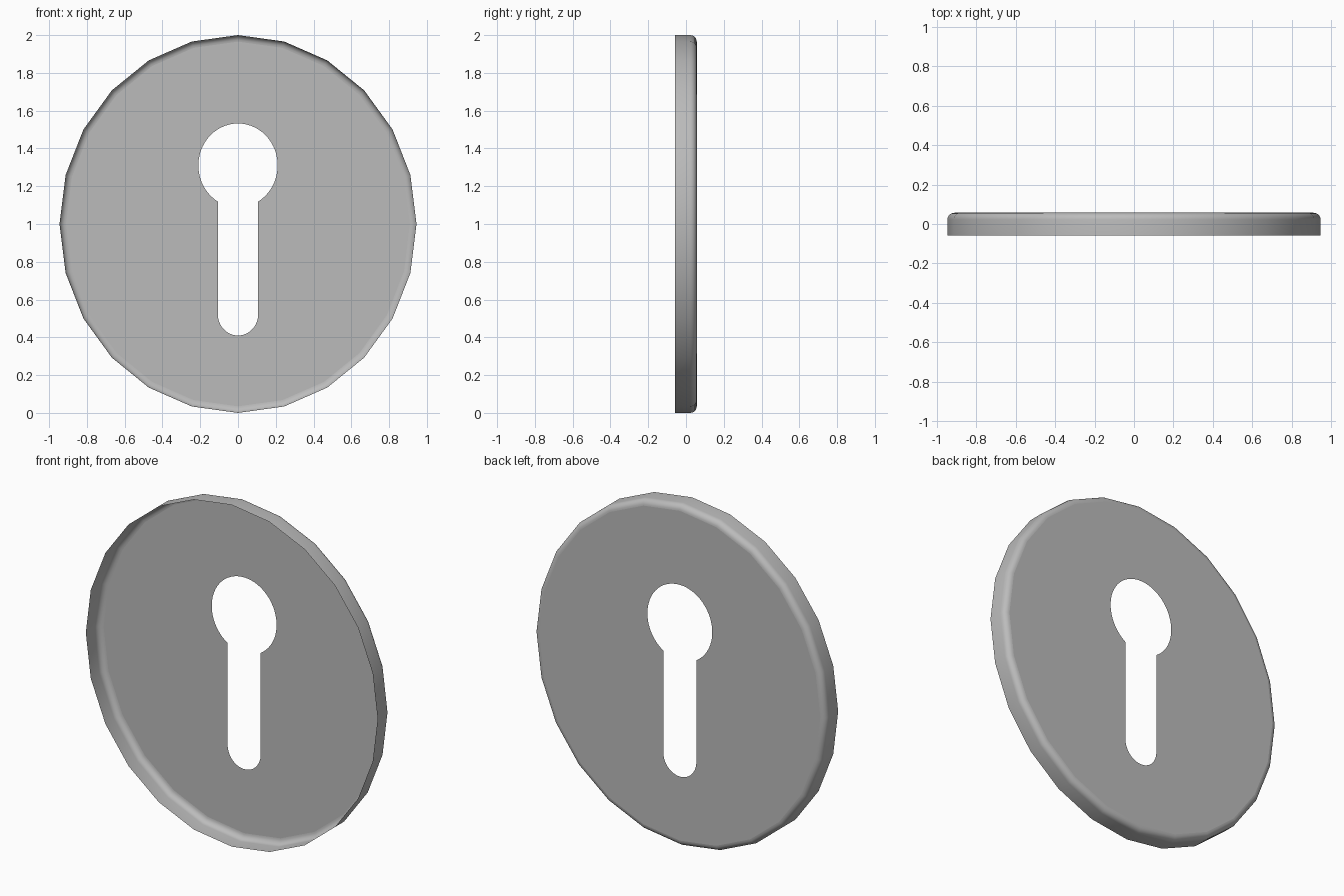
import bpy
import bmesh
from math import sin, cos, pi, asin

if "Cube" in bpy.data.objects:
    bpy.data.objects.remove(bpy.data.objects["Cube"], do_unlink=True)

WIDTH, CENTRE = 0.945, 1.0        # half width of the oval, height of its centre
FRONT, BACK, ROUND = -0.058, 0.057, 0.035
SIDES, STEPS = 24, 6

steel = bpy.data.materials.new("satin_grey")
steel.use_nodes = True
colour = (0.5, 0.5, 0.5, 1)
steel.diffuse_color = colour
steel.node_tree.nodes["Principled BSDF"].inputs["Base Color"].default_value = colour

bm = bmesh.new()


def loop(points, y):
    """Closed loop of vertices and edges at depth y."""
    verts = [bm.verts.new((x, y, z)) for x, z in points]
    edges = [bm.edges.new((a, b)) for a, b in zip(verts, verts[1:] + verts[:1])]
    return verts, edges


def arc(rx, rz, cz, start, end, count):
    """Points on an elliptical arc; angles run clockwise from the top."""
    angles = [start + (end - start) * i / count for i in range(count + 1)]
    return [(rx * sin(a), cz + rz * cos(a)) for a in angles]


# Rim wall with a rounded back edge; the front stays open
profile = [(0, FRONT)]
for i in range(STEPS + 1):
    a = pi / 2 * i / STEPS
    profile.append((ROUND * (1 - cos(a)), BACK - ROUND * (1 - sin(a))))
rings = [loop(arc(WIDTH - inset, 1 - inset, CENTRE, 0, 2 * pi, SIDES)[:-1], y)
         for inset, y in profile]
for (low, _), (high, _) in zip(rings, rings[1:]):
    for i in range(SIDES):
        j = (i + 1) % SIDES
        bm.faces.new((low[i], low[j], high[j], high[i])).smooth = True

# Keyhole outline: round head above a straight slot with a rounded foot
HEAD, SLOT, HEAD_Z, FOOT_Z = 0.21, 0.107, 1.31, 0.523
neck = pi - asin(SLOT / HEAD)
outline = arc(HEAD, HEAD / WIDTH, HEAD_Z, -neck, neck, 48)
outline += arc(SLOT, SLOT / WIDTH, FOOT_Z, pi / 2, 3 * pi / 2, 24)
_, hole = loop(outline, BACK)

# Flat plate between the rim and the keyhole
bmesh.ops.triangle_fill(bm, edges=rings[-1][1] + hole, use_beauty=True,
                        normal=(0, 1, 0))
bmesh.ops.recalc_face_normals(bm, faces=bm.faces)
if sum(f.normal.y * f.calc_area() for f in bm.faces) < 0:
    bmesh.ops.reverse_faces(bm, faces=bm.faces)

mesh = bpy.data.meshes.new("keyhole_cover")
bm.to_mesh(mesh)
bm.free()
mesh.materials.append(steel)
cover = bpy.data.objects.new("keyhole_cover", mesh)
bpy.context.collection.objects.link(cover)
